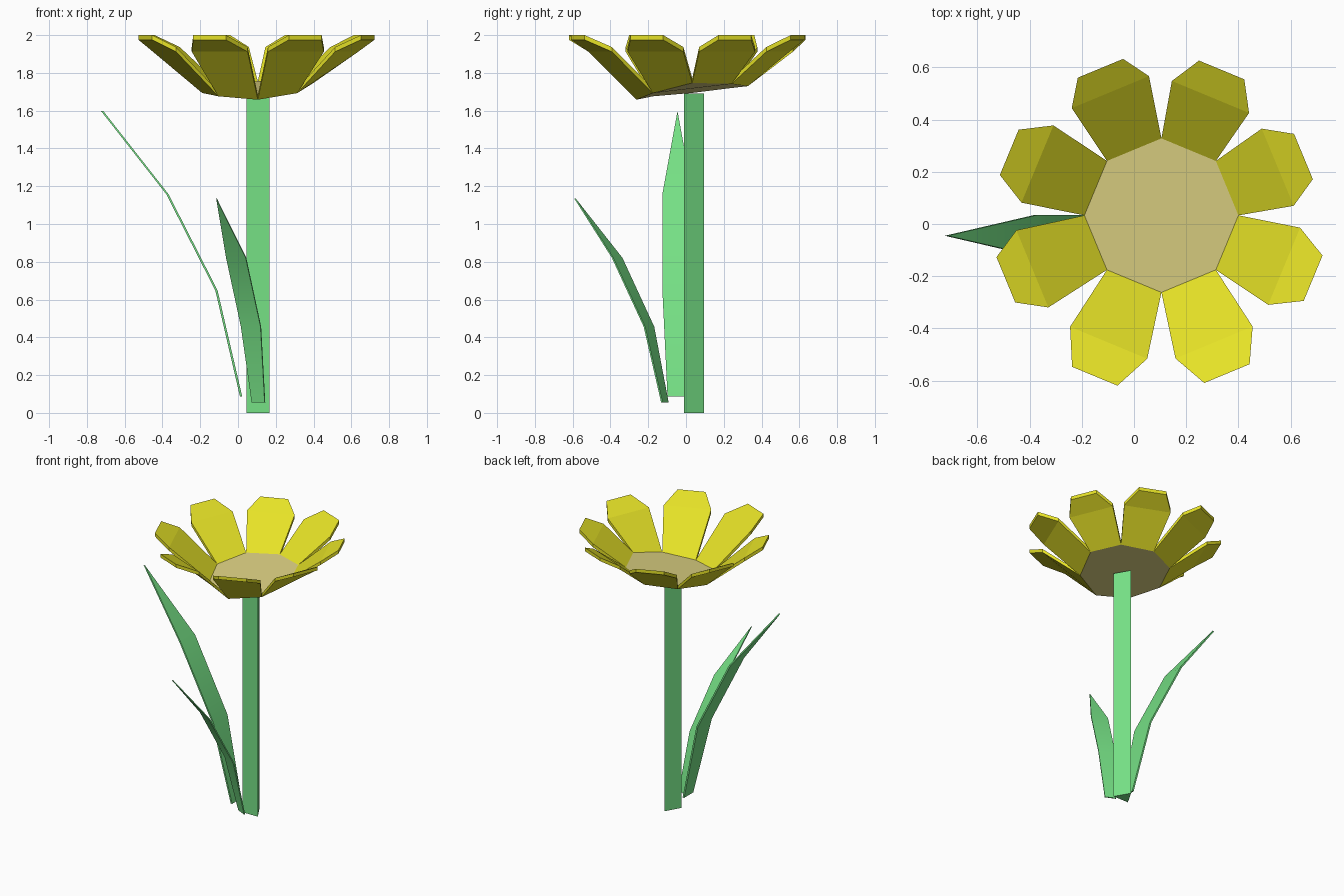
import bpy, bmesh
from math import radians, cos, sin
from mathutils import Vector

cube = bpy.data.objects.get("Cube")
if cube:
    bpy.data.objects.remove(cube, do_unlink=True)


def material(name, rgb):
    m = bpy.data.materials.new(name)
    m.use_nodes = True
    m.diffuse_color = (*rgb, 1)
    m.node_tree.nodes["Principled BSDF"].inputs["Base Color"].default_value = (*rgb, 1)
    return m


GREEN = material("leaf green", (0.18, 0.75, 0.235))
YELLOW = material("petal yellow", (0.79, 0.76, 0.02))
TAN = material("centre tan", (0.73, 0.645, 0.227))


def finish(name, bm, mat):
    bmesh.ops.remove_doubles(bm, verts=bm.verts, dist=0.0005)
    bmesh.ops.recalc_face_normals(bm, faces=bm.faces)
    mesh = bpy.data.meshes.new(name)
    bm.to_mesh(mesh)
    bm.free()
    mesh.materials.append(mat)
    obj = bpy.data.objects.new(name, mesh)
    bpy.context.collection.objects.link(obj)
    return obj


def strip(name, rows, offset, mat):
    """Thin slab through rows of (left, right) points, thickened by offset."""
    bm = bmesh.new()
    loops = [[bm.verts.new(p) for p in (a, b, b + offset, a + offset)] for a, b in rows]
    for r, s in zip(loops, loops[1:]):
        for k in range(4):
            n = (k + 1) % 4
            bm.faces.new((r[k], r[n], s[n], s[k]))
    bm.faces.new(loops[0])
    bm.faces.new(loops[-1])
    return finish(name, bm, mat)


# Three-sided stem
bpy.ops.mesh.primitive_cylinder_add(vertices=3, radius=0.07, depth=1.69)
stem = bpy.context.object
stem.name = "stem"
stem.data.materials.append(GREEN)
for v in stem.data.vertices:
    a = radians(90 + 120 * (v.index // 2))
    v.co = (0.105 + 0.07 * cos(a), 0.025 + 0.07 * sin(a), 1.69 if v.co.z > 0 else 0)

# Flower centre: tilted octagonal plate
CENTRE = Vector((0.105, 0.033, 0))
THICK = Vector((0, 0, 0.025))
RIM_Z = (1.747, 1.742, 1.73, 1.72, 1.694, 1.676, 1.658, 1.693)
rim = []
for i, z in enumerate(RIM_Z):
    a = radians(45 * i)
    rim.append(CENTRE + Vector((0.295 * cos(a), 0.295 * sin(a), z)))
bm = bmesh.new()
low = [bm.verts.new(p) for p in rim]
top = [bm.verts.new(p + THICK) for p in rim]
bm.faces.new(low)
bm.faces.new(top)
for i in range(8):
    j = (i + 1) % 8
    bm.faces.new((low[i], low[j], top[j], top[i]))
finish("flower_centre", bm, TAN)

# Eight petals, bent once, with (bend, tip) reach for each
REACH = ((0.482, 0.589), (0.491, 0.603), (0.511, 0.61), (0.514, 0.631),
         (0.535, 0.645), (0.528, 0.667), (0.527, 0.656), (0.509, 0.629))
for i, (bend, tip) in enumerate(REACH):
    a = radians(45 * i + 22.5)
    out = Vector((cos(a), sin(a), 0))
    side = Vector((-sin(a), cos(a), 0))
    rows = [(rim[i], rim[(i + 1) % 8])]
    for reach, half, z in ((bend, 0.16, 1.912), (tip, 0.094, 1.975)):
        mid = CENTRE + out * reach + Vector((0, 0, z))
        rows.append((mid - side * half, mid + side * half))
    strip(f"petal_{i + 1}", rows, THICK, YELLOW)

# Two arching leaves sharing one outline: (reach, height, half width)
LEAF = ((0, 0, 0.053), (0.13, 0.56, 0.08), (0.39, 1.07, 0.08), (0.735, 1.51, 0))


def leaf(name, base, angle, scale):
    a = radians(angle)
    out = Vector((cos(a), sin(a), 0))
    side = Vector((-sin(a), cos(a), 0))
    rows = []
    for reach, height, half in LEAF:
        mid = Vector(base) + (out * reach + Vector((0, 0, height))) * scale
        rows.append((mid - side * half * scale, mid + side * half * scale))
    obj = strip(name, rows, out * 0.012 * scale, GREEN)
    bpy.ops.object.select_all(action="DESELECT")
    obj.select_set(True)
    bpy.context.view_layer.objects.active = obj
    bpy.ops.object.shade_smooth_by_angle(angle=radians(30))


leaf("large_leaf", (0.022, -0.045, 0.088), 180, 1)
leaf("small_leaf", (0.11, -0.108, 0.056), -115, 0.715)
